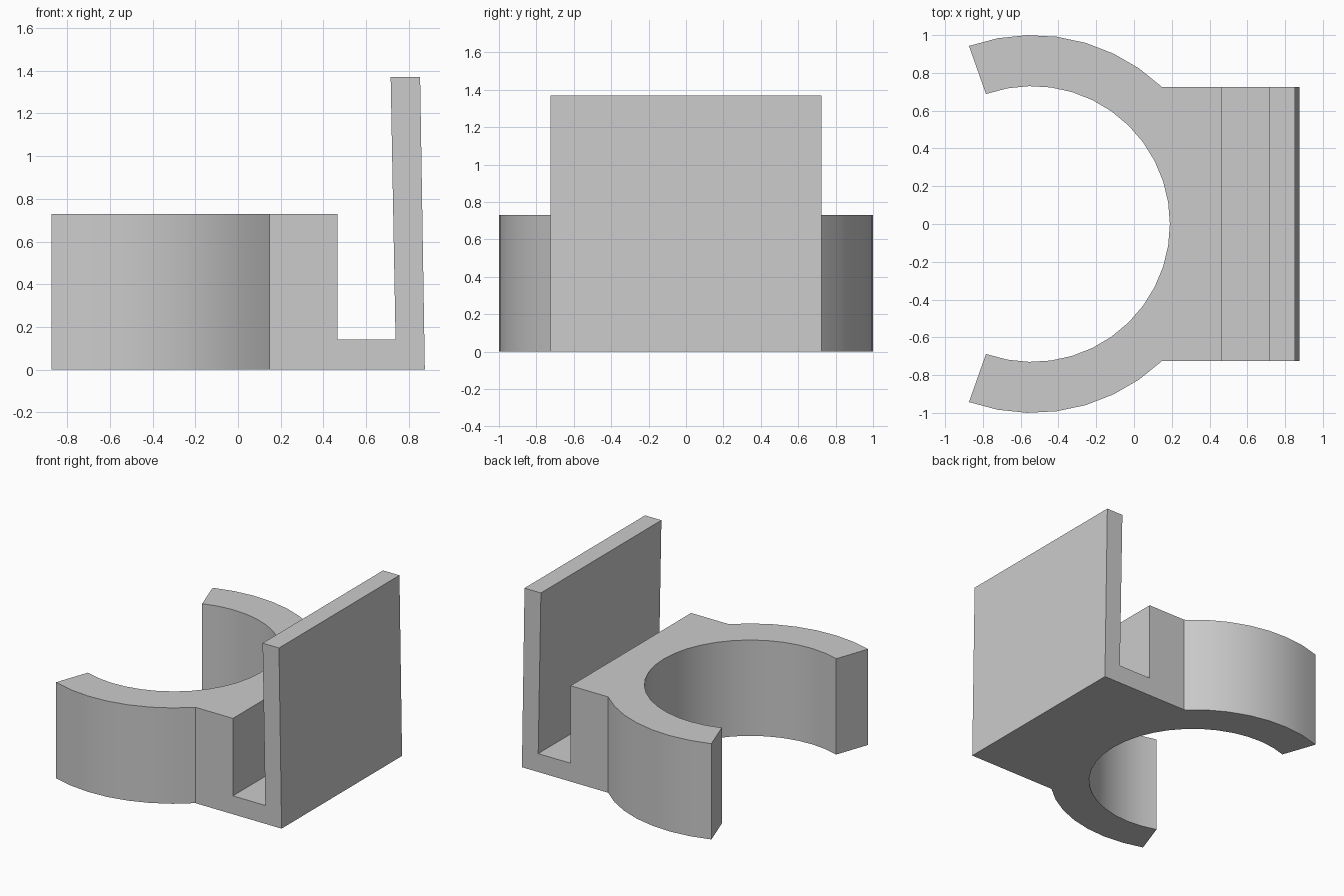
import bpy, bmesh
from math import cos, sin, radians
from mathutils import Vector

cube = bpy.data.objects.get("Cube")
if cube:
    bpy.data.objects.remove(cube, do_unlink=True)

CENTRE_X = -0.54      # axis of the round clip
OUTER, INNER = 1.0, 0.73
OPENING = 109.5       # half angle covered by the clip arms
CORNER = 46.5         # angle where the arms meet the block
HALF_WIDTH = 0.725


def arc(radius, start, end, steps):
    angles = [radians(start + (end - start) * i / steps) for i in range(steps + 1)]
    return [(CENTRE_X + radius * cos(a), radius * sin(a)) for a in angles]


def prism(name, points, direction):
    """Extrude a closed 3D outline into a solid."""
    bm = bmesh.new()
    face = bm.faces.new([bm.verts.new(p) for p in points])
    result = bmesh.ops.extrude_face_region(bm, geom=[face])
    moved = [v for v in result["geom"] if isinstance(v, bmesh.types.BMVert)]
    bmesh.ops.translate(bm, verts=moved, vec=Vector(direction))
    bmesh.ops.recalc_face_normals(bm, faces=bm.faces[:])
    mesh = bpy.data.meshes.new(name)
    bm.to_mesh(mesh)
    bm.free()
    obj = bpy.data.objects.new(name, mesh)
    bpy.context.collection.objects.link(obj)
    return obj


# Plan outline: open ring merging into a straight-sided block
plan = arc(OUTER, OPENING, CORNER, 7)
plan += [(1.0, HALF_WIDTH), (1.0, -HALF_WIDTH)]
plan += arc(OUTER, -CORNER, -OPENING, 7)
plan += arc(INNER, -OPENING, OPENING, 24)
bracket = prism("clip_bracket", [(x, y, 0) for x, y in plan], (0, 0, 2))

# Side profile: clip height, slot floor and slightly leaning back plate
side = [(-1.2, -0.2), (0.878, -0.2), (0.875, 0), (0.853, 1.37), (0.715, 1.37),
        (0.738, 0.14), (0.465, 0.14), (0.465, 0.73), (-1.2, 0.73)]
cutter = prism("side_profile_cutter", [(x, -1.2, z) for x, z in side], (0, 2.4, 0))
cutter.hide_render = True

# Keep only what both outlines share
mod = bracket.modifiers.new("side_profile", "BOOLEAN")
mod.operation = "INTERSECT"
mod.solver = "EXACT"
mod.object = cutter
bpy.ops.object.select_all(action="DESELECT")
bracket.select_set(True)
bpy.context.view_layer.objects.active = bracket
bpy.ops.object.modifier_apply(modifier=mod.name)
bpy.data.objects.remove(cutter, do_unlink=True)

# Plain grey finish
grey = bpy.data.materials.new("light_grey")
grey.use_nodes = True
colour = (0.6, 0.6, 0.6, 1)
grey.diffuse_color = colour
grey.node_tree.nodes["Principled BSDF"].inputs["Base Color"].default_value = colour
bracket.data.materials.clear()
bracket.data.materials.append(grey)
bpy.ops.object.shade_smooth_by_angle(angle=radians(25))
